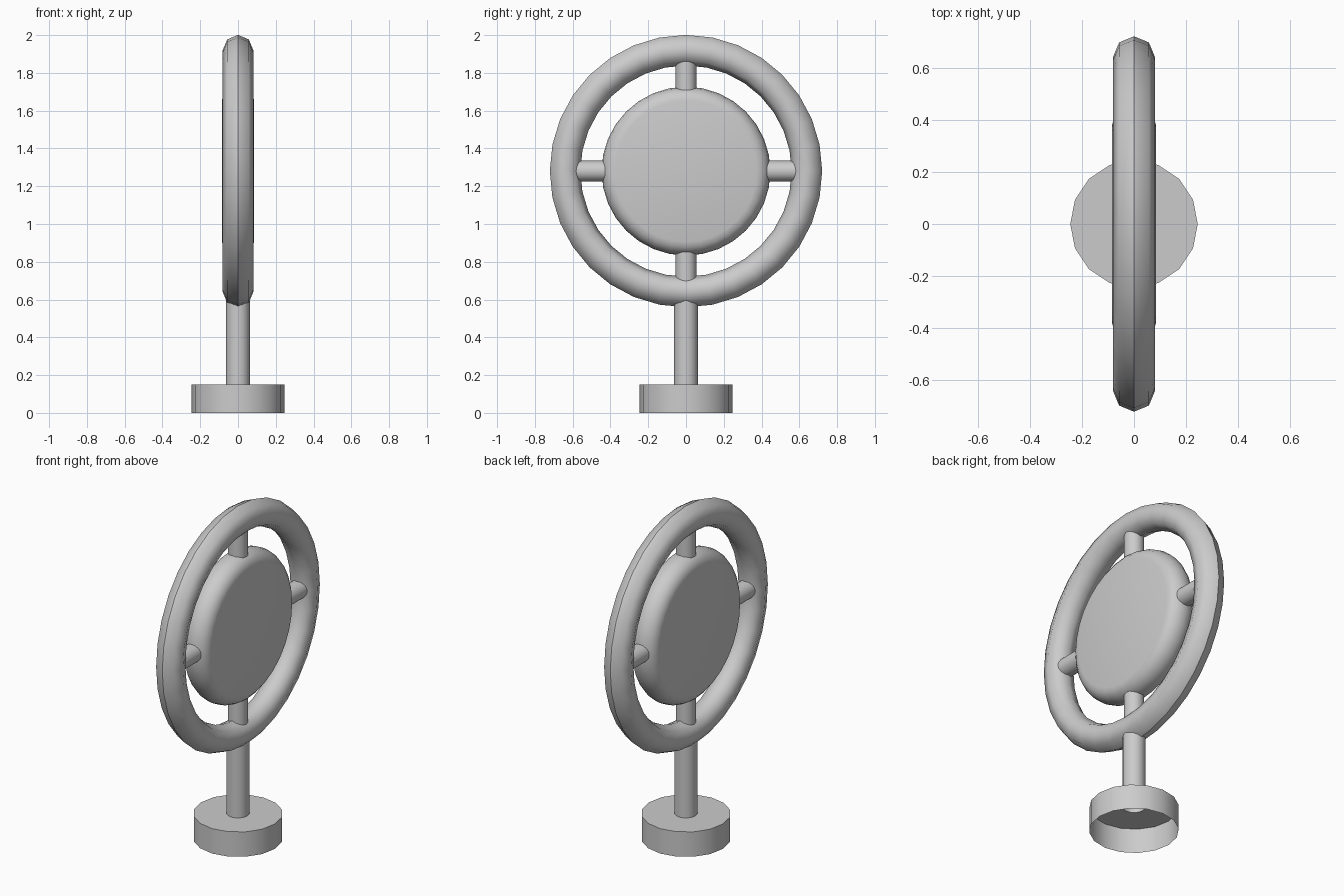
import bpy, bmesh
from math import sin, cos, pi, radians
from mathutils import Matrix, Vector

cube = bpy.data.objects.get("Cube")
if cube:
    bpy.data.objects.remove(cube, do_unlink=True)

CENTRE = Vector((0, 0, 1.28))
RING_R, TUBE_R = 0.64, 0.081

grey = bpy.data.materials.new("plain grey")
grey.use_nodes = True
colour = (0.6, 0.6, 0.6, 1)
grey.diffuse_color = colour
grey.node_tree.nodes["Principled BSDF"].inputs["Base Color"].default_value = colour


def lathe(name, profile, sides, matrix=Matrix(), angle=40, seam=False):
    """Spin a (radius, height) profile around z, then place it with matrix."""
    bm = bmesh.new()
    verts = [bm.verts.new((r, 0, h)) for r, h in profile]
    edges = [bm.edges.new(pair) for pair in zip(verts, verts[1:])]
    bmesh.ops.spin(bm, geom=verts + edges, axis=(0, 0, 1), cent=(0, 0, 0),
                   angle=2 * pi, steps=sides, use_merge=True)
    bmesh.ops.remove_doubles(bm, verts=bm.verts, dist=1e-4)
    bmesh.ops.recalc_face_normals(bm, faces=bm.faces)
    bm.transform(matrix)
    mesh = bpy.data.meshes.new(name)
    bm.to_mesh(mesh)
    bm.free()
    mesh.materials.append(grey)
    obj = bpy.data.objects.new(name, mesh)
    bpy.context.collection.objects.link(obj)
    bpy.ops.object.select_all(action="DESELECT")
    obj.select_set(True)
    bpy.context.view_layer.objects.active = obj
    bpy.ops.object.shade_smooth_by_angle(angle=radians(angle))
    if seam:  # crisp line around the outermost edge
        for e in mesh.edges:
            pts = [mesh.vertices[i].co - CENTRE for i in e.vertices]
            if all(abs(p.x) < 1e-3 and p.length > RING_R for p in pts):
                e.use_edge_sharp = True
    return obj


facing_side = Matrix.Translation(CENTRE) @ Matrix.Rotation(pi / 2, 4, "Y")

# Hollow base, open below, running into the open tubular post
lathe("base_and_post", [(0.245, 0), (0.245, 0.15), (0.063, 0.15), (0.063, 0.62)], 16)

# Outer ring with an eight-sided tube
tube = [(RING_R + TUBE_R * cos(i * pi / 4), TUBE_R * sin(i * pi / 4)) for i in range(9)]
lathe("outer_ring", tube, 32, facing_side, angle=60, seam=True)

# Central disc with rounded rim
rim = [(0.375 + 0.072 * sin(i * pi / 8), -0.085 * cos(i * pi / 8)) for i in range(9)]
lathe("centre_disc", [(0, -0.085)] + rim + [(0, 0.085)], 32, facing_side)

# Four spokes between disc and ring
for i, side in enumerate(("top", "left", "bottom", "right")):
    turn = Matrix.Translation(CENTRE) @ Matrix.Rotation(i * pi / 2, 4, "X")
    lathe("spoke_" + side, [(0.055, 0.4), (0.055, 0.62)], 16, turn)
